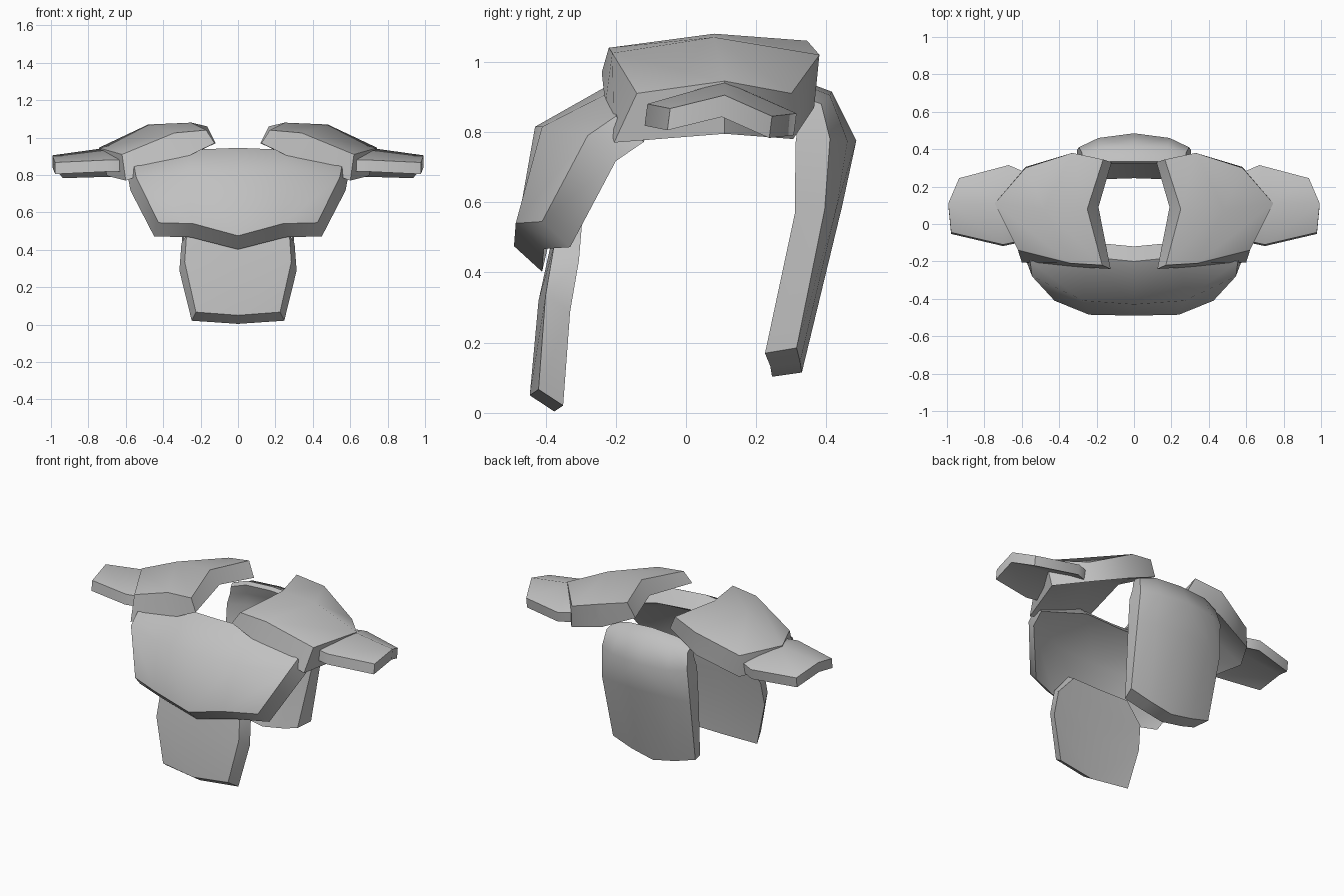
import bpy, bmesh, math
from mathutils import Vector

if "Cube" in bpy.data.objects:
    bpy.data.objects.remove(bpy.data.objects["Cube"])

grey = bpy.data.materials.new("plate_grey")
grey.diffuse_color = (0.53, 0.53, 0.53, 1)
grey.use_nodes = True
grey.node_tree.nodes["Principled BSDF"].inputs["Base Color"].default_value = grey.diffuse_color


def plate(name, outer, inner, centred, angle=50):
    """Thick smooth plate with a crisp rim between two grids, mirrored across x = 0."""
    bm = bmesh.new()
    o = [[bm.verts.new(p) for p in row] for row in outer]
    n = [[bm.verts.new(p) for p in row] for row in inner]
    R, C = len(o), len(o[0])
    for i in range(R - 1):
        for j in range(C - 1):
            for g in (o, n):
                bm.faces.new((g[i][j], g[i][j + 1], g[i + 1][j + 1], g[i + 1][j]))
    # rim around the border, left open at the centre line of centred plates
    rim = []
    for j in range(C - 1):
        for i in (0, R - 1):
            rim.append(bm.faces.new((o[i][j], o[i][j + 1], n[i][j + 1], n[i][j])))
    for i in range(R - 1):
        for j in ((C - 1,) if centred else (0, C - 1)):
            rim.append(bm.faces.new((o[i][j], o[i + 1][j], n[i + 1][j], n[i][j])))
    for f in rim:
        f.material_index = 1  # temporary mark
    if centred:  # mirror in place so the normals can be made consistent
        geom = bm.verts[:] + bm.edges[:] + bm.faces[:]
        bmesh.ops.mirror(bm, geom=geom, axis='X', merge_dist=0.001)
        bmesh.ops.remove_doubles(bm, verts=bm.verts, dist=0.001)
    bmesh.ops.recalc_face_normals(bm, faces=bm.faces)
    # sharp along the rim and at steep folds, smooth elsewhere
    for e in bm.edges:
        marks = {f.material_index for f in e.link_faces}
        e.smooth = len(marks) == 1 and e.calc_face_angle(0) < math.radians(angle)
    for f in bm.faces:
        f.smooth = True
        f.material_index = 0
    me = bpy.data.meshes.new(name)
    bm.to_mesh(me)
    bm.free()
    me.materials.append(grey)
    ob = bpy.data.objects.new(name, me)
    bpy.context.collection.objects.link(ob)
    if not centred:
        ob.modifiers.new("mirror", 'MIRROR')
    return ob


def shifted(rows, offset, spread=0.0):
    """Copy of a grid moved by offset and widened away from the centre."""
    return [[Vector(p) + Vector(offset) + Vector((p[0] * spread, 0, 0)) for p in r]
            for r in rows]


# chest plate
chest = [
    [(0, -.49, .475), (.24, -.485, .54), (.425, -.41, .545)],
    [(0, -.43, .815), (.27, -.41, .815), (.545, -.28, .79)],
    [(0, -.2, .945), (.25, -.175, .935), (.555, -.2, .845)],
]
plate("chest_plate", chest, shifted(chest, (0, .08, -.073), .055), True, 62)

# abdomen plate
belly = [
    [(0, -.445, .05), (.225, -.42, .067)],
    [(0, -.42, .32), (.285, -.40, .335)],
    [(0, -.385, .48), (.275, -.375, .48)],
    [(0, -.37, .6), (.18, -.365, .6)],
]
plate("abdomen_plate", belly, shifted(belly, (0, .07, -.046), .1), True)

# back plate, with a collar that curves in at the top
back = [
    [(0, .335, .945), (.17, .335, .935), (.27, .33, .9)],
    [(0, .415, .915), (.18, .41, .905), (.28, .385, .88)],
    [(0, .485, .775), (.19, .46, .775), (.295, .41, .78)],
    [(0, .445, .59), (.2, .43, .59), (.305, .395, .58)],
    [(0, .33, .115), (.15, .325, .145), (.285, .315, .185)],
]
back_inner = shifted(back, (0, -.085, -.012))
back_inner[0] = [(0, .32, .925), (.17, .32, .915), (.27, .315, .88)]
back_inner[1] = [(0, .345, .86), (.18, .34, .85), (.28, .32, .83)]
back_inner[2][2].y = .312
back_inner[4][2] = Vector((.255, .225, .17))
plate("back_plate", back, back_inner, True, 62)

# shoulder plates
plate("shoulder_plates", [
    [(.17, -.22, 1.04), (.34, -.21, 1.025), (.62, -.14, .91)],
    [(.25, .08, 1.08), (.48, .08, 1.07), (.745, .11, .945)],
    [(.165, .345, 1.06), (.33, .38, 1.02), (.58, .30, .91)],
], [
    [(.125, -.24, .97), (.31, -.23, .88), (.60, -.205, .77)],
    [(.19, .09, 1.0), (.44, .09, .95), (.70, .11, .795)],
    [(.12, .33, .97), (.33, .365, .87), (.58, .305, .78)],
], False)

# upper arm plates
arm = [
    [(.63, -.095, .88), (.70, -.11, .88), (.978, -.045, .867)],
    [(.63, .11, .945), (.72, .11, .943), (.993, .11, .905)],
    [(.59, .28, .86), (.67, .315, .853), (.935, .245, .845)],
]
plate("upper_arm_plates", arm, shifted(arm, (0, -.008, -.062)), False)
